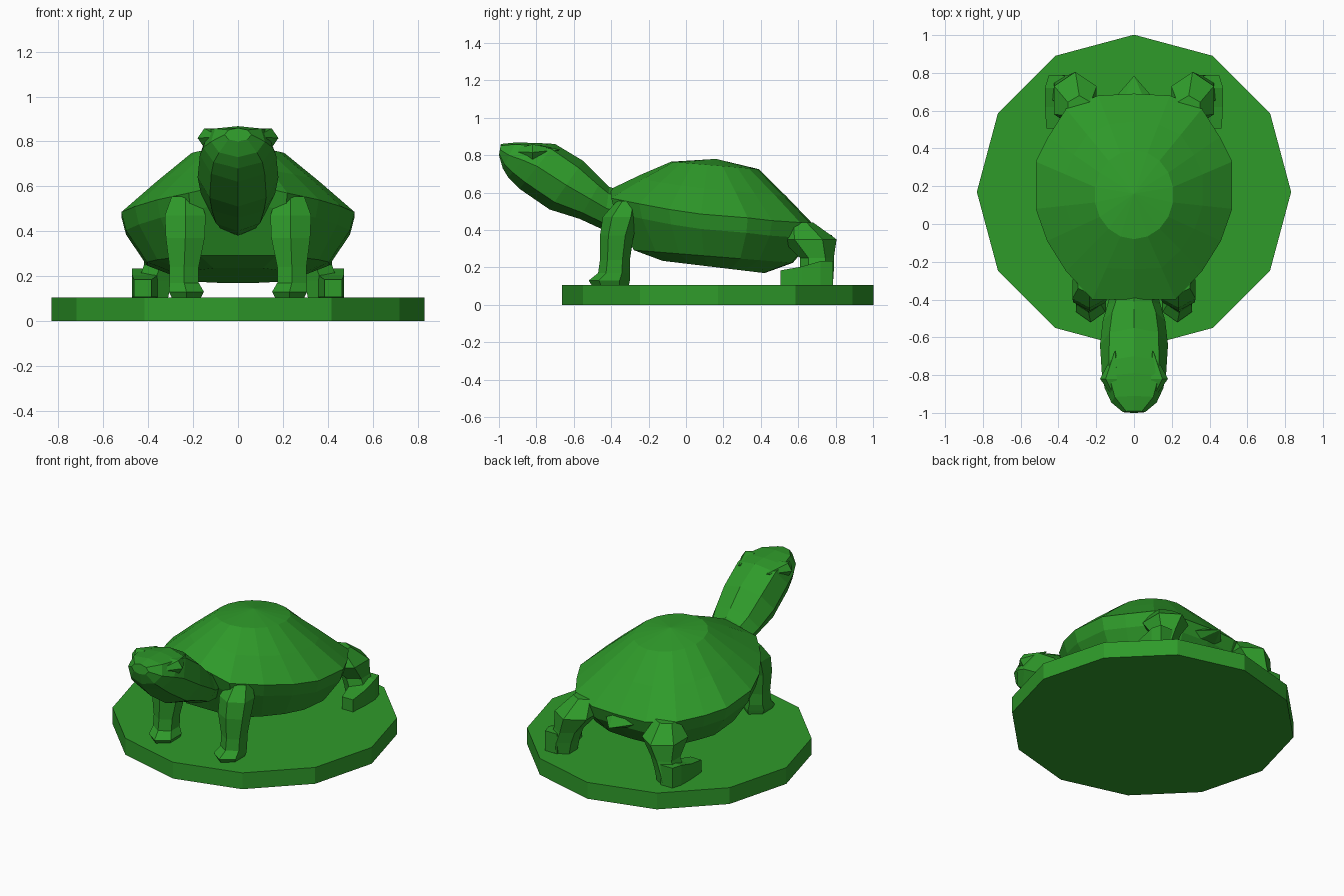
import bpy, bmesh
from math import sin, cos, pi
from mathutils import Vector

if "Cube" in bpy.data.objects:
    bpy.data.objects.remove(bpy.data.objects["Cube"])

green = bpy.data.materials.new("green")
green.diffuse_color = (0.028, 0.325, 0.023, 1)
green.use_nodes = True
green.node_tree.nodes["Principled BSDF"].inputs["Base Color"].default_value = green.diffuse_color


def loft(name, rings):
    """Skin rings of equal count; a one-point ring closes to a tip."""
    bm = bmesh.new()
    loops = [[bm.verts.new(p) for p in r] for r in rings]
    for a, b in zip(loops, loops[1:]):
        n = max(len(a), len(b))
        for i in range(n):
            j = (i + 1) % n
            if len(a) == 1:
                bm.faces.new((a[0], b[j], b[i]))
            elif len(b) == 1:
                bm.faces.new((a[i], a[j], b[0]))
            else:
                bm.faces.new((a[i], a[j], b[j], b[i]))
    for r in (loops[0], loops[-1]):
        if len(r) > 2:
            bm.faces.new(r)
    bmesh.ops.recalc_face_normals(bm, faces=bm.faces[:])
    me = bpy.data.meshes.new(name)
    bm.to_mesh(me)
    bm.free()
    me.materials.append(green)
    ob = bpy.data.objects.new(name, me)
    bpy.context.collection.objects.link(ob)
    return ob


def mirrored(half):
    """Close a half outline that starts and ends on x = 0."""
    return half + [Vector((-p.x, p.y, p.z)) for p in half[-2:0:-1]]


def oval(c, u, v, n, phase=0.0):
    """Polygon ring around c spanned by the half axes u and v."""
    c, u, v = Vector(c), Vector(u), Vector(v)
    return [c + u * cos(phase + 2 * pi * i / n) + v * sin(phase + 2 * pi * i / n)
            for i in range(n)]


# twelve-sided base
loft("base", [oval((0, 0.17, z), (0.832, 0, 0), (0, 0.832, 0), 12) for z in (0, 0.105)])

# shell and belly, all rings derived from the rim outline
rim = [Vector(p) for p in (
    (0, -0.40, 0.62), (0.22, -0.40, 0.57), (0.36, -0.25, 0.54), (0.46, -0.09, 0.51),
    (0.52, 0.08, 0.485), (0.52, 0.33, 0.465), (0.455, 0.46, 0.45), (0.36, 0.61, 0.44),
    (0.19, 0.68, 0.42), (0, 0.69, 0.42))]
plate = []
for i in range(10):
    a = i * pi / 9
    plate.append(Vector((0.21 * sin(a), 0.155 - 0.235 * cos(a), 0.745 + 0.02 * cos(a))))
middle = [p.lerp(q, 0.5) + Vector((0, 0, 0.004)) for p, q in zip(rim, plate)]


def shrink(s, height):
    out = []
    for p in rim:
        y = 0.15 + (p.y - 0.15) * s
        out.append(Vector((p.x * s, y, height(p, y))))
    return out


under = shrink(0.96, lambda p, y: p.z - 0.08)
side = shrink(0.78, lambda p, y: 0.27 - 0.08 * y)
bottom = shrink(0.50, lambda p, y: 0.22 - 0.12 * y)
loft("shell", [[(0, 0.16, 0.78)]] + [mirrored(r) for r in
     (plate, middle, rim, under, side, bottom)])

# neck and head: top (y, z), bottom (y, z), half width, squareness of the crown
sections = [((-0.30, 0.60), (-0.34, 0.38), 0.11, 0.7), ((-0.41, 0.63), (-0.44, 0.40), 0.14, 0.7),
            ((-0.45, 0.67), (-0.57, 0.46), 0.165, 0.7), ((-0.55, 0.77), (-0.73, 0.51), 0.18, 0.72),
            ((-0.70, 0.86), (-0.89, 0.62), 0.17, 0.78), ((-0.79, 0.865), (-0.95, 0.68), 0.155, 0.85),
            ((-0.91, 0.868), (-0.98, 0.73), 0.12, 0.85), ((-0.99, 0.86), (-1.0, 0.80), 0.06, 0.7)]
rings = []
for (ty, tz), (by, bz), w, k in sections:
    c = Vector((0, (ty + by) / 2, (tz + bz) / 2))
    up = Vector((0, (ty - by) / 2, (tz - bz) / 2))
    half = [(0, 1), (k, k), (1, 0), (0.7, -0.7), (0, -1)]
    rings.append(mirrored([c + Vector((w * x, 0, 0)) + up * h for x, h in half]))
loft("neck_and_head", rings)

# tail
loft("tail", [oval((0, 0.60, 0.38), (0.16, 0, 0), (0, 0, 0.06), 6), [(0, 0.785, 0.37)]])

# legs: x, y, z, half width, half depth
front = [(0.235, -0.31, 0.555, 0.07, 0.06), (0.235, -0.345, 0.47, 0.105, 0.10),
         (0.235, -0.37, 0.37, 0.10, 0.09), (0.24, -0.38, 0.24, 0.075, 0.08),
         (0.24, -0.385, 0.17, 0.075, 0.085), (0.23, -0.41, 0.13, 0.09, 0.11),
         (0.23, -0.405, 0.105, 0.075, 0.10)]
rear = [(0.29, 0.61, 0.44, 0.07, 0.07), (0.31, 0.655, 0.35, 0.13, 0.15),
        (0.345, 0.70, 0.25, 0.085, 0.09), (0.37, 0.70, 0.18, 0.085, 0.09),
        (0.385, 0.70, 0.105, 0.085, 0.085)]
# rear feet along y: x, y, z, half width, half height
foot = [(0.425, 0.505, 0.145, 0.055, 0.055), (0.415, 0.62, 0.155, 0.08, 0.07),
        (0.415, 0.72, 0.17, 0.08, 0.09), (0.41, 0.785, 0.17, 0.06, 0.09)]
for s, tag in ((1, "left"), (-1, "right")):
    for name, path in (("front_leg", front), ("rear_leg", rear)):
        loft(f"{name}_{tag}", [oval((s * x, y, z), (s * a, 0, 0), (0, b, 0), 6, pi / 6)
                               for x, y, z, a, b in path])
    loft(f"rear_foot_{tag}", [oval((s * x, y, z), (s * a, 0, 0), (0, 0, b), 4, pi / 4)
                              for x, y, z, a, b in foot])
    # angular brow over the eye
    loft(f"brow_{tag}", [[(s * 0.10, -0.67, 0.83)],
                         oval((s * 0.12, -0.82, 0.815), (s * 0.06, 0, 0), (0, 0, 0.05), 6),
                         [(s * 0.08, -0.96, 0.82)]])
